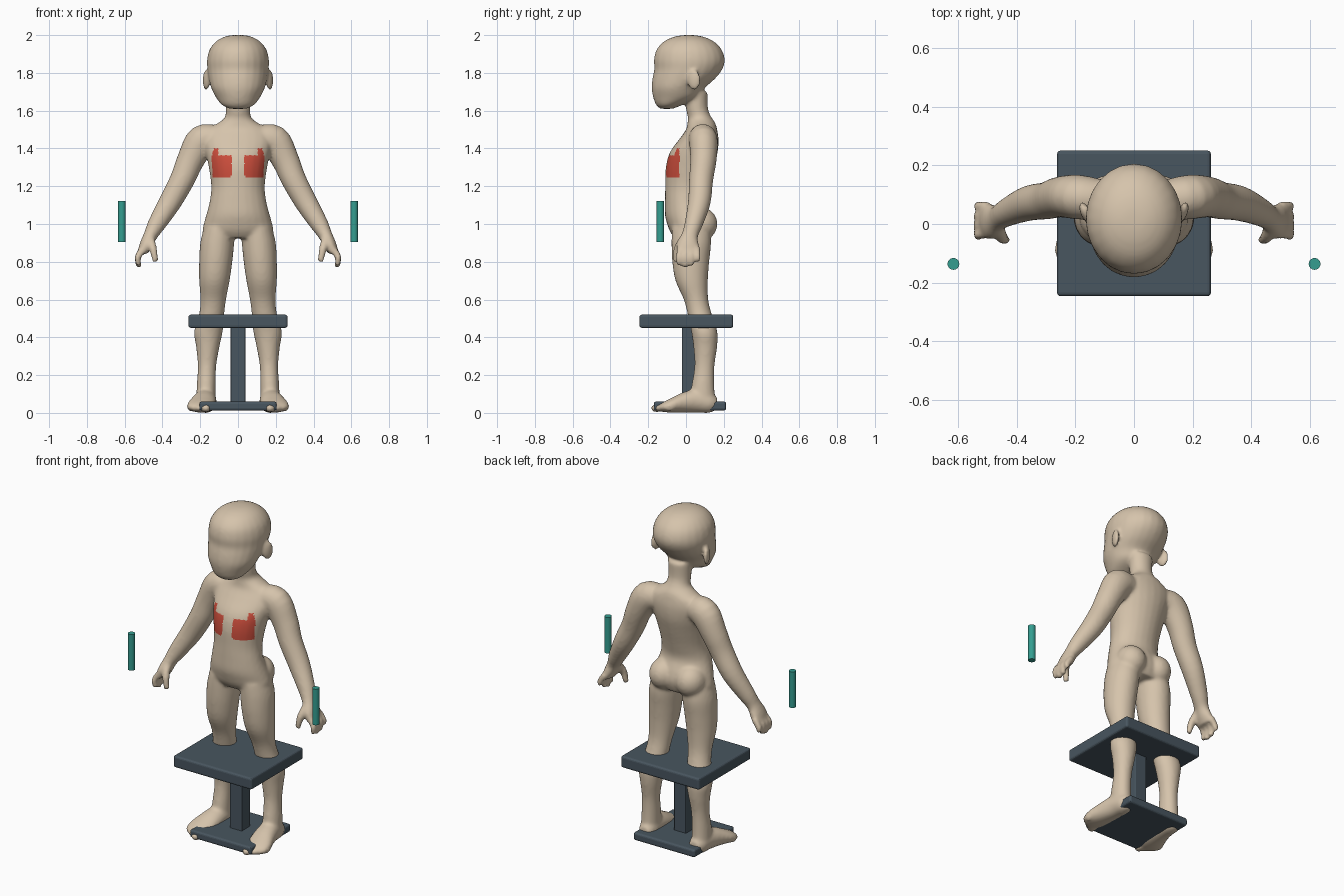
import bpy, bmesh, math
from mathutils import Vector, Matrix

cube = bpy.data.objects.get("Cube")
if cube:
    bpy.data.objects.remove(cube, do_unlink=True)


def material(name, rgb):
    m = bpy.data.materials.new(name)
    m.use_nodes = True
    m.diffuse_color = (*rgb, 1)
    m.node_tree.nodes["Principled BSDF"].inputs["Base Color"].default_value = (*rgb, 1)
    return m


BEIGE = material("beige", (.67, .55, .41))
RED = material("red", (.60, .075, .045))
TEAL = material("teal", (.035, .34, .28))
SLATE = material("slate", (.065, .092, .115))


def make_object(name, bm, *mats):
    mesh = bpy.data.meshes.new(name)
    bm.to_mesh(mesh)
    bm.free()
    obj = bpy.data.objects.new(name, mesh)
    bpy.context.collection.objects.link(obj)
    for m in mats:
        mesh.materials.append(m)
    return obj


def spline(rows, steps=4):
    """Smoothly interpolate rows of numbers."""
    out = []
    for i in range(len(rows) - 1):
        a, b, c, d = (Vector(rows[min(max(i + k, 0), len(rows) - 1)]) for k in (-1, 0, 1, 2))
        for k in range(steps):
            t = k / steps
            out.append(b + (c - a) * (t / 2) + (a * 2 - b * 5 + c * 4 - d) * (t * t / 2)
                       + (b * 3 - a - c * 3 + d) * (t ** 3 / 2))
    return out + [Vector(rows[-1])]


def loft(bm, rows, side=1, axis=None, sides=24):
    """Closed tube through rows of x, y, z, radius, depth radius."""
    rows = spline(rows)
    pts = [Vector((r[0], r[1], r[2])) for r in rows]
    rings, faces = [], []
    for i, (p, r) in enumerate(zip(pts, rows)):
        t = axis or (pts[min(i + 1, len(pts) - 1)] - pts[max(i - 1, 0)]).normalized()
        u = Vector((0, 1, 0)).cross(t)
        u = u.normalized() if u.length > .01 else Vector((1, 0, 0))
        v = t.cross(u)
        ring = []
        for k in range(sides):
            a = math.tau * k / sides
            q = p + u * (math.cos(a) * r[3]) + v * (math.sin(a) * r[4])
            ring.append(bm.verts.new((q.x * side, q.y, q.z)))
        rings.append(ring)
    for a, b in zip(rings, rings[1:]):
        for k in range(sides):
            n = (k + 1) % sides
            faces.append(bm.faces.new((a[k], a[n], b[n], b[k])))
    faces += [bm.faces.new(rings[0]), bm.faces.new(rings[-1])]
    bmesh.ops.recalc_face_normals(bm, faces=faces)


def blob(bm, centre, radii, side=1, tilt=0):
    x, y, z = centre
    mat = (Matrix.Translation((x * side, y, z)) @ Matrix.Rotation(tilt * side, 4, "Z")
           @ Matrix.Diagonal((*radii, 1)))
    bmesh.ops.create_uvsphere(bm, u_segments=20, v_segments=14, radius=1, matrix=mat)


UP, BACK = Vector((0, 0, 1)), Vector((0, 1, 0))
bm = bmesh.new()

# Torso and neck: y front, y back, z, half width
torso = [(-.06, .12, .925, .15), (-.085, .135, .96, .187), (-.1, .142, 1.0, .182),
         (-.112, .13, 1.05, .168), (-.112, .105, 1.12, .15), (-.11, .12, 1.2, .142),
         (-.107, .148, 1.3, .155), (-.085, .168, 1.38, .172), (-.035, .172, 1.45, .185),
         (0, .165, 1.5, .165), (.008, .155, 1.535, .105), (.01, .135, 1.565, .07),
         (0, .117, 1.61, .065), (0, .115, 1.7, .07)]
# Head, in the same form
head = [(-.135, -.07, 1.61, .045), (-.158, -.02, 1.63, .085), (-.174, .07, 1.67, .117),
        (-.182, .1, 1.72, .142), (-.178, .155, 1.77, .155), (-.168, .193, 1.82, .162),
        (-.17, .206, 1.87, .164), (-.155, .188, 1.925, .15), (-.115, .145, 1.968, .115),
        (-.06, .09, 1.992, .07), (-.01, .04, 2.0, .03)]
for part in (torso, head):
    loft(bm, [(0, (f + b) / 2, z, w, (b - f) / 2) for f, b, z, w in part], axis=UP)

leg = [(.1, .025, .98, .08, .1), (.11, .028, .9, .09, .105), (.118, .025, .8, .088, .098),
       (.125, .03, .7, .081, .086), (.131, .053, .6, .068, .065), (.14, .073, .52, .067, .064),
       (.157, .097, .43, .076, .069), (.16, .102, .35, .062, .063), (.164, .098, .25, .049, .053),
       (.168, .09, .15, .05, .06), (.17, .085, .07, .052, .07)]
foot = [(.166, .165, .052, .03, .03), (.168, .13, .055, .05, .054), (.172, .06, .064, .058, .063),
        (.182, -.01, .056, .067, .055), (.195, -.07, .042, .074, .041),
        (.2, -.115, .032, .066, .028), (.195, -.14, .026, .045, .018)]
arm = [(.11, .08, 1.45, .07, .07), (.19, .092, 1.44, .085, .076), (.25, .092, 1.34, .073, .07),
       (.295, .08, 1.235, .066, .064), (.36, .07, 1.115, .06, .06), (.43, .04, 1.0, .048, .048),
       (.463, .02, .94, .037, .044), (.487, .01, .89, .034, .06), (.505, .01, .85, .027, .062)]
thumb = [(.465, -.01, .92, .024, .024), (.45, -.045, .87, .021, .021), (.436, -.055, .8, .016, .016)]

for s in (1, -1):
    loft(bm, leg, s, UP)
    loft(bm, foot, s, BACK)
    loft(bm, arm, s)
    loft(bm, thumb, s)
    # Hips and ears
    blob(bm, (.088, .075, 1.0), (.085, .092, .09), s)
    blob(bm, (.168, .042, 1.762), (.016, .037, .055), s, -.35)
    # Fingers
    for i in range(4):
        y = -.038 + .033 * i
        tip = .77 + (.012, 0, .008, .035)[i]
        loft(bm, [(.5, y * .9 + .005, .87, .019, .018), (.53, y, .825, .018, .017),
                  (.524, y, tip, .014, .014)], s)
    # Toes
    for i in range(5):
        r = .024 if i == 0 else .018
        blob(bm, (.168 + .021 * i, -.155 + .003 * i + .0035 * i * i, .025), (r, r * 1.35, r * .95), s)

# Blend the parts into one skin
figure = make_object("mannequin_body", bm, BEIGE)
remesh = figure.modifiers.new("blend", "REMESH")
remesh.mode = "VOXEL"
remesh.voxel_size = .009
soften = figure.modifiers.new("soften", "SMOOTH")
soften.factor = .5
soften.iterations = 9
graph = bpy.context.evaluated_depsgraph_get()
skin = bpy.data.meshes.new_from_object(figure.evaluated_get(graph))
figure.modifiers.clear()
figure.data = skin
skin.materials.clear()
skin.materials.append(BEIGE)
skin.materials.append(RED)

# Chest markings
for f in skin.polygons:
    x, y, z = f.center
    x = abs(x)
    top = 1.365 if x < .105 else 1.403
    f.use_smooth = True
    f.material_index = int(.034 < x < .158 and y < -.035 and 1.25 < z < top
                           and x + z > 1.295)


def box(name, low, high, mat, bevel):
    bm = bmesh.new()
    low, high = Vector(low), Vector(high)
    bmesh.ops.create_cube(bm, size=1, matrix=Matrix.Translation((low + high) / 2)
                          @ Matrix.Diagonal((*(high - low), 1)))
    obj = make_object(name, bm, mat)
    mod = obj.modifiers.new("bevel", "BEVEL")
    mod.width = bevel
    mod.segments = 3


# Stand
box("seat", (-.262, -.246, .45), (.262, .25, .52), SLATE, .012)
box("post", (-.04, -.022, .04), (.04, .058, .47), SLATE, .004)
box("base", (-.205, -.17, .013), (.205, .212, .06), SLATE, .012)

# Side handles
for name, x in (("left_handle", .615), ("right_handle", -.615)):
    bm = bmesh.new()
    bmesh.ops.create_cone(bm, cap_ends=True, segments=24, radius1=.02, radius2=.02, depth=.217,
                          matrix=Matrix.Translation((x, -.136, 1.013)))
    for f in bm.faces:
        f.smooth = len(f.verts) == 4
    for e in bm.edges:
        e.smooth = all(len(f.verts) == 4 for f in e.link_faces)
    make_object(name, bm, TEAL)
